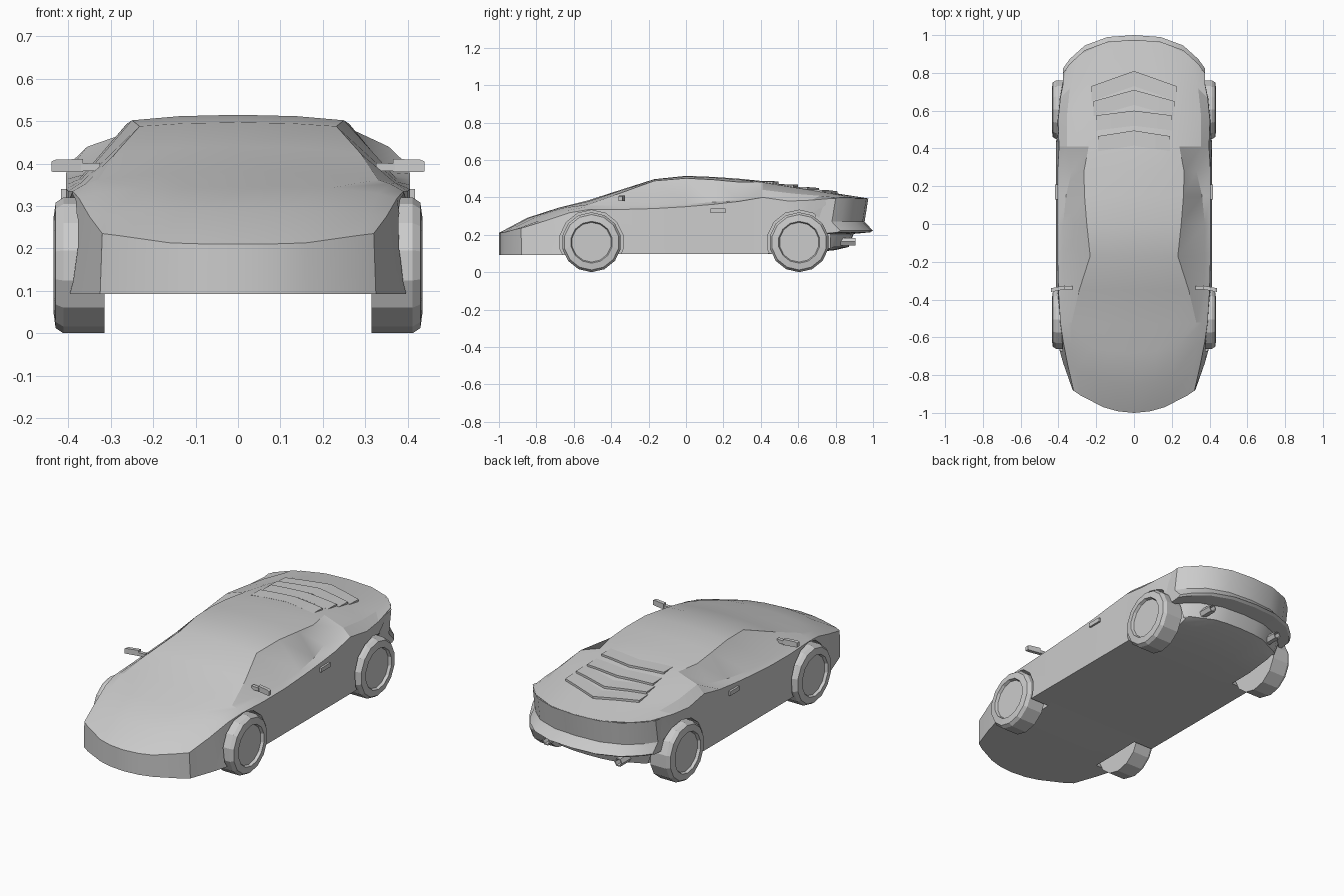
import bpy, bmesh, math
from mathutils import Vector

if "Cube" in bpy.data.objects:
    bpy.data.objects.remove(bpy.data.objects["Cube"])


def make_object(name, verts, faces, smooth=None):
    mesh = bpy.data.meshes.new(name)
    bm = bmesh.new()
    vs = [bm.verts.new(v) for v in verts]
    for f in faces:
        bm.faces.new([vs[i] for i in f])
    bmesh.ops.remove_doubles(bm, verts=bm.verts, dist=1e-5)
    bmesh.ops.recalc_face_normals(bm, faces=bm.faces)
    bm.to_mesh(mesh)
    bm.free()
    ob = bpy.data.objects.new(name, mesh)
    bpy.context.collection.objects.link(ob)
    if smooth:
        shade(ob, smooth)
    return ob


def shade(ob, angle):
    bpy.ops.object.select_all(action='DESELECT')
    bpy.context.view_layer.objects.active = ob
    ob.select_set(True)
    bpy.ops.object.shade_smooth_by_angle(angle=math.radians(angle))


def loft(name, rings, smooth=None, caps=True, closed=True):
    """Skin a list of equal rings; optionally cap both ends."""
    n = len(rings[0])
    verts = [p for r in rings for p in r]
    faces = []
    for i in range(len(rings) - 1):
        for j in range(n if closed else n - 1):
            k = (j + 1) % n
            faces.append((i * n + j, i * n + k, (i + 1) * n + k, (i + 1) * n + j))
    if caps:
        faces += [tuple(range(n)), tuple(range((len(rings) - 1) * n, len(rings) * n))]
    return make_object(name, verts, faces, smooth)


def lathe_x(name, profile, sign, y, z, sides):
    """Revolve (radius, x) points around an axle parallel to x."""
    rings = [[(sign * x, y + r * math.sin(math.tau * i / sides), z - r * math.cos(math.tau * i / sides))
              for i in range(sides)] for r, x in profile]
    return loft(name, rings)


def box(name, lo, hi):
    (a, b, c), (d, e, f) = lo, hi
    return loft(name, [[(a, b, z), (d, b, z), (d, e, z), (a, e, z)] for z in (c, f)])


def bend(x, y):
    """Round the nose and the tail in plan."""
    if y < -0.5:
        return y + 1.15 * x * x * (-0.5 - y) / 0.5
    if y > 0.45:
        return y - (0.4 * x ** 2 + 6 * x ** 4) * (y - 0.45) / 0.53
    return y


# Body stations: y, centre z, roof edge x z, window foot x z, shoulder x z, sill x
stations = [
    (-1.0, .21, .16, .213, .28, .23, .32, .235, .325),
    (-.85, .29, .20, .288, .31, .28, .35, .275, .375),
    (-.68, .345, .22, .343, .33, .33, .375, .318, .41),
    (-.53, .382, .33, .362, .36, .352, .39, .335, .412),
    (-.35, .44, .29, .423, .37, .355, .40, .335, .412),
    (-.17, .497, .232, .488, .375, .357, .405, .34, .412),
    (0, .515, .25, .502, .375, .363, .405, .35, .412),
    (.15, .509, .262, .494, .36, .375, .405, .363, .412),
    (.28, .50, .265, .482, .33, .388, .405, .378, .412),
    (.41, .487, .24, .48, .355, .44, .397, .40, .412),
    (.62, .453, .24, .448, .355, .42, .402, .38, .412),
    (.80, .422, .22, .42, .34, .408, .39, .385, .402),
    (.97, .395, .16, .396, .29, .398, .36, .398, .365)]

# Body shell: each ring goes over the top and back along the floor
rings = []
for y, zc, xr, zr, xw, zw, xs, zs, xb in stations:
    zb = 0.093 + max(0, y - 0.6) * 0.1 + (0.005 if y > -.5 else 0)
    top = [(0, zc), (xr * .55, zc * .75 + zr * .25), (xr, zr), (xw, zw), (xs, zs)]
    half = [(x, bend(x, y), z) for x, z in top]
    back = 0.1 if y > .9 else 0
    floor = [(x, bend(x, y) - back, zb) for x in (0, xr * .55, xr, xw, xb)]
    upper = [(-x, b, z) for x, b, z in half[:0:-1]] + half
    lower = floor[::-1] + [(-x, b, z) for x, b, z in floor[1:]]
    rings.append(upper + lower)
n = 18
verts = [p for r in rings for p in r]
faces = []
for i in range(len(rings) - 1):
    for j in range(n):
        k = (j + 1) % n
        faces.append((i * n + j, i * n + k, (i + 1) * n + k, (i + 1) * n + j))
for base in (0, (len(rings) - 1) * n):
    for j in range(8):
        faces.append((base + j, base + j + 1, base + 16 - j, base + 17 - j))
body = make_object("body_shell", verts, faces)

# Wheel wells
axles = {"front": -0.505, "rear": 0.605}
for end, y in axles.items():
    for side, s in (("left", -1), ("right", 1)):
        cutter = lathe_x(f"{end}_{side}_well_cutter", [(.172, .295), (.172, .5)], s, y, .16, 14)
        cutter.hide_render = True
        cutter.hide_viewport = False
        mod = body.modifiers.new("wheel_well", 'BOOLEAN')
        mod.object = cutter
        mod.operation = 'DIFFERENCE'
        mod.solver = 'EXACT'
        bpy.context.view_layer.objects.active = body
        bpy.ops.object.modifier_apply(modifier=mod.name)
        bpy.data.objects.remove(cutter)
        # Wheel with tyre, bevelled shoulder and recessed rim
        lathe_x(f"{end}_{side}_wheel",
                [(.16, .315), (.16, .412), (.148, .43), (.112, .435), (.106, .42)], s, y, .16, 14)
shade(body, 22)

# Tail band and bumper, swept along the rounded rear plan
xs = (-.375, -.34, -.26, -.14, 0, .14, .26, .34, .375)
section = [(.975, .395), (.955, .27), (.965, .258), (1.0, .222), (.985, .213), (.9, .205), (.86, .25), (.87, .38)]
loft("rear_bumper", [[(x, y + bend(x, .98) - .98, z) for y, z in section] for x in xs], smooth=22)

# Engine cover slats, each rising toward its rear edge
def deck(y):
    for a, b in zip(stations, stations[1:]):
        if a[0] <= y <= b[0]:
            return a[1] + (b[1] - a[1]) * (y - a[0]) / (b[0] - a[0])


for i, (yc, ye, w) in enumerate([(.495, .465, .19), (.60, .575, .20), (.71, .65, .215), (.81, .73, .225)]):
    slat = []
    for t in (-1, -.6, 0, .6, 1):
        y = yc + (ye - yc) * abs(t)
        drop = .006 * t * t
        z, zf = deck(y) - drop, deck(y - .08) - drop
        x = t * w
        slat.append([(x, y - .08, zf - .01), (x, y - .08, zf + .001), (x, y, z + .012), (x, y, z - .01)])
    loft(f"engine_slat_{i + 1}", slat)

for side, s in (("left", -1), ("right", 1)):
    # Wing mirrors on short stalks
    for part, pts in (("mirror", [(.365, -.336, .38, .411), (.43, -.348, .38, .409), (.44, -.35, .381, .405)]),
                      ("mirror_stalk", [(.325, -.338, .382, .402), (.37, -.338, .382, .4)])):
        loft(f"{side}_{part}", [[(s * x, y - .01, a), (s * x, y + .01, a),
                                 (s * x, y + .01, b), (s * x, y - .01, b)] for x, y, a, b in pts])
    # Door handles
    a, b = sorted((s * .40, s * .417))
    box(f"{side}_door_handle", (a, .13, .317), (b, .21, .34))
    # Six-sided exhaust tips
    tube = [(.024, .80), (.024, .905), (.018, .905), (.018, .87)]
    loft(f"{side}_exhaust", [[(s * .22 + r * math.cos(k * math.pi / 3), y, .163 + r * math.sin(k * math.pi / 3))
                              for k in range(6)] for r, y in tube])
